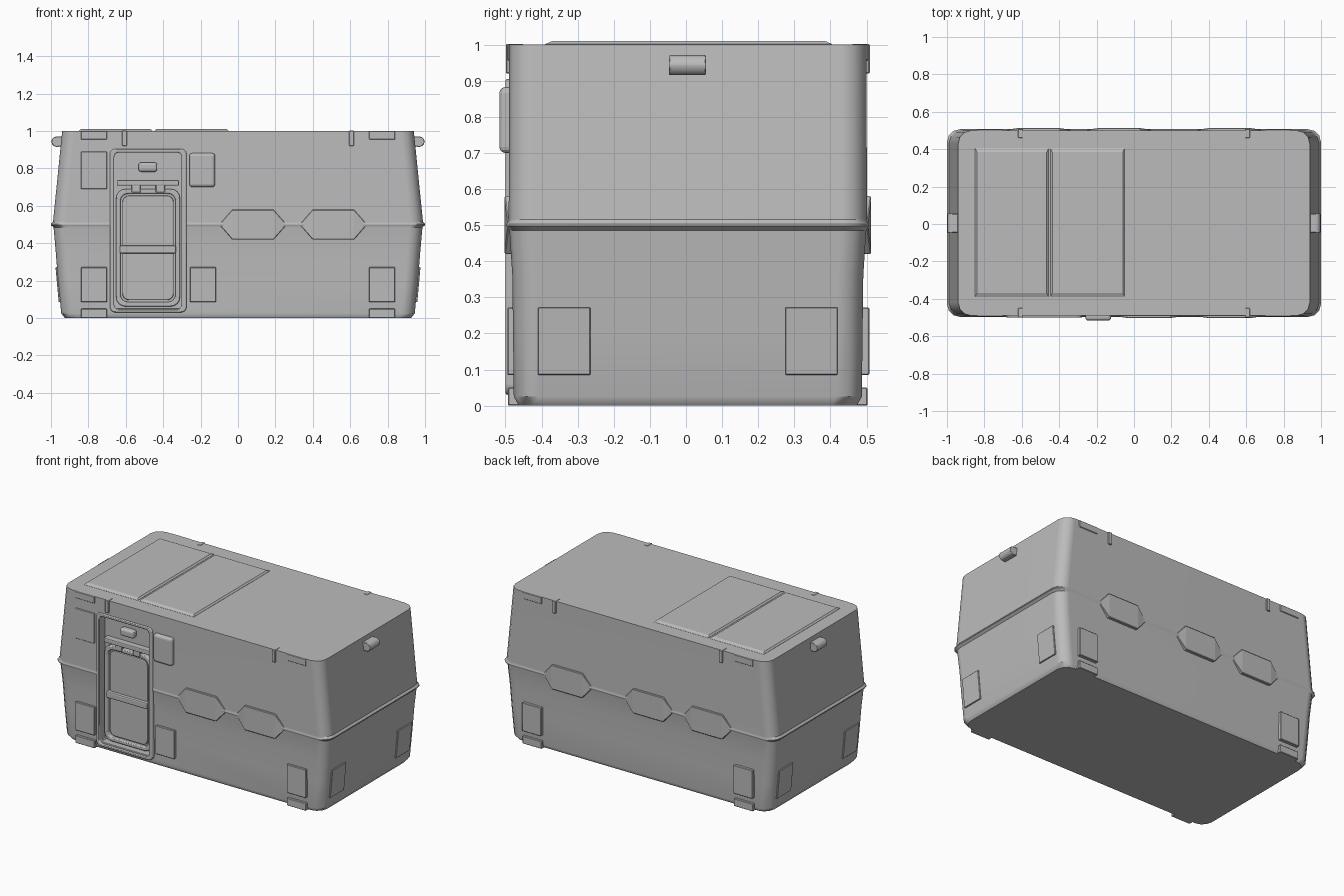
import bpy, bmesh, math
from mathutils import Vector

if "Cube" in bpy.data.objects:
    bpy.data.objects.remove(bpy.data.objects["Cube"], do_unlink=True)

grey = bpy.data.materials.new("light_grey")
grey.use_nodes = True
grey.diffuse_color = (0.5, 0.5, 0.5, 1)
grey.node_tree.nodes["Principled BSDF"].inputs["Base Color"].default_value = (0.5, 0.5, 0.5, 1)

SHIFT = 0.005  # the shell sits slightly behind the centre line
# Wall profile: half length, half width, height
PROFILE = [(.925, .468, 0), (.945, .482, .025), (.962, .484, .2), (.975, .486, .36),
           (.986, .494, .485), (1, .502, .497), (1, .502, .503), (.989, .496, .515),
           (.94, .495, 1)]


def finish(name, bm, bevel=0, segments=1):
    bmesh.ops.recalc_face_normals(bm, faces=bm.faces)
    mesh = bpy.data.meshes.new(name)
    bm.to_mesh(mesh)
    bm.free()
    mesh.materials.append(grey)
    obj = bpy.data.objects.new(name, mesh)
    bpy.context.collection.objects.link(obj)
    if bevel:
        mod = obj.modifiers.new("bevel", "BEVEL")
        mod.width, mod.segments, mod.limit_method = bevel, segments, "ANGLE"
    return obj


def smooth(obj, degrees=40):
    obj.data.shade_smooth()
    obj.data.set_sharp_from_angle(angle=math.radians(degrees))
    obj.modifiers.new("normals", "WEIGHTED_NORMAL").keep_sharp = True


def loft(rings, cap=True, closed=False):
    """Skin a stack of equal-length point loops."""
    bm = bmesh.new()
    loops = [[bm.verts.new(p) for p in ring] for ring in rings]
    pairs = list(zip(loops, loops[1:]))
    if closed:
        pairs.append((loops[-1], loops[0]))
    for a, b in pairs:
        for i in range(len(a)):
            j = (i + 1) % len(a)
            bm.faces.new((a[i], a[j], b[j], b[i]))
    if cap:
        bm.faces.new(loops[0])
        bm.faces.new(loops[-1])
    return bm


def rounded(x0, x1, z0, z1, r, steps=4):
    """Rounded rectangle outline in two dimensions."""
    corners = [(x1 - r, z1 - r), (x0 + r, z1 - r), (x0 + r, z0 + r), (x1 - r, z0 + r)]
    return [(cx + r * math.cos(a), cz + r * math.sin(a))
            for k, (cx, cz) in enumerate(corners)
            for a in [math.pi / 2 * (k + s / steps) for s in range(steps + 1)]]


def slab(name, outline, y0, y1, bevel=0, segments=1):
    return finish(name, loft([[(x, y, z) for x, z in outline] for y in (y0, y1)]), bevel, segments)


def frame(name, outer, inner, y0, y1, bevel):
    rings = [[(x, y, z) for x, z in o] for o, y in
             ((outer, y0), (outer, y1), (inner, y1), (inner, y0))]
    obj = finish(name, loft(rings, cap=False, closed=True), bevel, 2)
    smooth(obj)
    return obj


def box(name, x0, x1, y0, y1, z0, z1, bevel=0, segments=1):
    return slab(name, [(x0, z0), (x1, z0), (x1, z1), (x0, z1)], y0, y1, bevel, segments)


def end_reach(z):
    for a, b in zip(PROFILE, PROFILE[1:]):
        if a[2] <= z <= b[2]:
            return a[0] + (b[0] - a[0]) * (z - a[2]) / (b[2] - a[2])


def side_box(name, side, x0, x1, z0, z1, reach, bevel=0.003, segments=1):
    """Box sunk into the front (-1) or back (+1) wall."""
    y0, y1 = sorted((side * reach + SHIFT, side * (reach - 0.05) + SHIFT))
    return box(name, x0, x1, y0, y1, z0, z1, bevel, segments)


# Shell with rounded corners and a raised seam at mid height
body = finish("body_shell", loft([[(x, y + SHIFT, z) for x, y in rounded(-hx, hx, -hy, hy, .07, 3)]
                                  for hx, hy, z in PROFILE]))

# Doorway recess
cutter = slab("doorway_cutter", rounded(-.665, -.298, .045, .888, .025), -.6, -.435)
cutter.hide_render = True
cut = body.modifiers.new("doorway", "BOOLEAN")
cut.operation, cut.object, cut.solver = "DIFFERENCE", cutter, "EXACT"
bpy.context.view_layer.objects.active = body
bpy.ops.object.modifier_apply(modifier="doorway")
bpy.data.objects.remove(cutter, do_unlink=True)
smooth(body, 35)

# Door surround, door leaf and fittings
frame("door_surround", rounded(-.685, -.275, .03, .905, .03),
      rounded(-.662, -.301, .048, .885, .025), -.46, -.5, .006)
frame("door_frame", rounded(-.652, -.31, .062, .69, .05),
      rounded(-.628, -.334, .086, .665, .04), -.43, -.462, .006)
slab("door_leaf", rounded(-.618, -.344, .096, .655, .035), -.43, -.452, .006, 2)
box("door_bar", -.632, -.332, -.472, -.43, .345, .388, .008, 2)
box("door_ledge", -.648, -.316, -.475, -.43, .708, .738, .006, 2)
for x in (-.545, -.415):
    box("ledge_bracket", x - .025, x + .025, -.465, -.43, .672, .712, .003)
box("door_lamp", -.532, -.432, -.475, -.43, .782, .832, .014, 3)
box("door_sill", -.66, -.3, -.49, -.43, .035, .055, .004)

# Control box beside the door
box("control_box", -.26, -.122, -.517, -.46, .7, .882, .016, 3)

# Wall plates, corner tabs and roof clips on both long sides
for side, label in ((-1, "front"), (1, "back")):
    for mirror in (-1, 1):
        x0, x1 = sorted((mirror * .7, mirror * .84))
        side_box(label + "_lower_plate", side, x0, x1, .085, .272, .503 if side > 0 else .5)
        side_box(label + "_foot_tab", side, x0, x1, 0, .05, .498)
        side_box(label + "_top_tab", side, x0, x1, .955, 1.0, .5)
        side_box(label + "_roof_clip", side, mirror * .607 - .013, mirror * .607 + .013, .92, 1.002, .504)
side_box("front_upper_plate", -1, -.84, -.7, .69, .89, .5)
side_box("front_door_plate", -1, -.257, -.117, .085, .272, .5)


# Hexagonal side blisters whose points taper into the seam
def blister(name, side, cx):
    bm = bmesh.new()
    outline = [(-.18, 0), (-.11, -.08), (.11, -.08), (.18, 0), (.11, .08), (-.11, .08)]
    outer, inner = [], []
    for u, v in outline:
        reach = .508 if v else .498
        outer.append(bm.verts.new((cx + u, side * reach + SHIFT, .5 + v)))
        inner.append(bm.verts.new((cx + u, side * .46 + SHIFT, .5 + v)))
    for i in range(6):
        j = (i + 1) % 6
        bm.faces.new((outer[i], outer[j], inner[j], inner[i]))
    for face in ((0, 1, 5), (1, 2, 4, 5), (2, 3, 4)):
        bm.faces.new([outer[i] for i in face])
    bm.faces.new(inner)
    finish(name, bm, .003)


for x in (.08, .51):
    blister("front_blister", -1, x)
for x in (-.51, -.08, .51):
    blister("back_blister", 1, x)

# End plates that follow the sloping wall, and end lamps
for end, label in ((1, "left"), (-1, "right")):
    for y0 in (-.41, .275):
        rings = []
        for depth in (-.03, .008):
            rings.append([(end * (end_reach(z) + depth), y, z) for y, z in
                          ((y0, .085), (y0 + .145, .085), (y0 + .145, .272), (y0, .272))])
        finish(label + "_end_plate", loft(rings), .002)
    # Lamp: rounded nose profile swept across the end wall
    nose = [(.92, .97), (.92, .92)] + [
        (.97 + .028 * math.cos(a), .943 + .028 * math.sin(a))
        for a in [math.radians(-90 + 30 * k) for k in range(7)]]
    lamp = finish(label + "_end_lamp",
                  loft([[(end * x, y, z) for x, z in nose] for y in (-.047, .055)]), .003)
    smooth(lamp)

# Roof hatches
for x0, x1 in ((-.85, -.457), (-.447, -.05)):
    rings = [[(x, y, z) for x, y in ((x0 + i, -.39 + i * 2), (x1 - i, -.39 + i * 2),
                                     (x1 - i, .405 - i * 2), (x0 + i, .405 - i * 2))]
             for z, i in ((.98, 0), (1.001, 0), (1.01, .01))]
    finish("roof_hatch", loft(rings))
